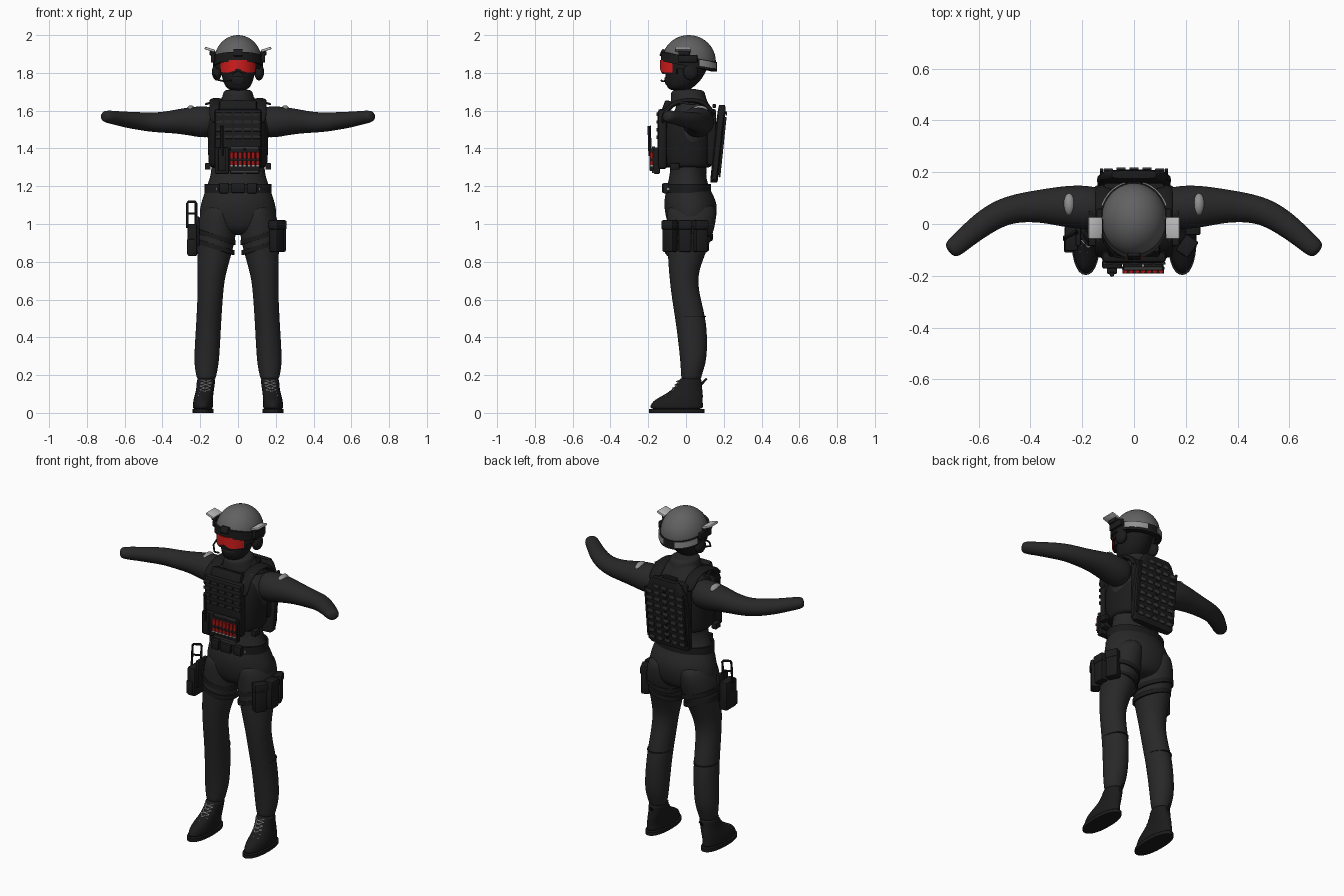
import bpy, bmesh
from math import sin, cos, pi, radians, copysign
from mathutils import Vector, Matrix, Euler

cube = bpy.data.objects.get("Cube")
if cube:
    bpy.data.objects.remove(cube, do_unlink=True)


def material(name, r, g=None, b=None):
    color = (r, r if g is None else g, r if b is None else b, 1)
    m = bpy.data.materials.new(name)
    m.use_nodes = True
    m.diffuse_color = color
    bsdf = next(n for n in m.node_tree.nodes if n.type == "BSDF_PRINCIPLED")
    bsdf.inputs["Base Color"].default_value = color
    bsdf.inputs["Roughness"].default_value = 0.8
    return m


CLOTH = material("charcoal cloth", 0.021)
GEAR = material("black gear", 0.011)
WEB = material("dark grey webbing", 0.04)
SHELL = material("helmet grey", 0.12)
RED = material("lens red", 0.65, 0.012, 0.012)
AMMO = material("dark red", 0.35, 0.008, 0.008)
PATCH = material("patch grey", 0.28)
PALE = material("pale grey", 0.5)
made = []


def finish(name, bm, mat, subsurf=0):
    bmesh.ops.recalc_face_normals(bm, faces=bm.faces[:])
    mesh = bpy.data.meshes.new(name)
    bm.to_mesh(mesh)
    bm.free()
    mesh.materials.append(mat)
    ob = bpy.data.objects.new(name, mesh)
    bpy.context.collection.objects.link(ob)
    if subsurf:
        ob.modifiers.new("Smooth", "SUBSURF").levels = subsurf
        ob.modifiers["Smooth"].render_levels = subsurf
    made.append(ob)
    return ob


def skin(bm, rings, closed=False):
    """Joins rings of vertices with quads and caps the ends."""
    n = len(rings[0])
    pairs = list(zip(rings, rings[1:])) + ([(rings[-1], rings[0])] if closed else [])
    for a, b in pairs:
        for i in range(n):
            bm.faces.new((a[i], a[(i + 1) % n], b[(i + 1) % n], b[i]))
    if not closed:
        bm.faces.new(rings[0])
        bm.faces.new(rings[-1])


def loft(name, rows, mat, ref=None, seg=18, subsurf=2, power=1.0):
    """Rows are x, y, z, radius, radius. Without ref the rings stay level."""
    bm = bmesh.new()
    pts = [Vector(r[:3]) for r in rows]
    rings = []
    for i, r in enumerate(rows):
        u, v = Vector((1, 0, 0)), Vector((0, 1, 0))
        if ref:
            t = (pts[min(i + 1, len(pts) - 1)] - pts[max(i - 1, 0)]).normalized()
            v = Vector(ref)
            v = (v - t * v.dot(t)).normalized()
            u = t.cross(v)
        ring = []
        for k in range(seg):
            c, s = cos(2 * pi * k / seg), sin(2 * pi * k / seg)
            c, s = copysign(abs(c) ** power, c), copysign(abs(s) ** power, s)
            ring.append(bm.verts.new(pts[i] + u * r[3] * c + v * r[4] * s))
        rings.append(ring)
    skin(bm, rings)
    return finish(name, bm, mat, subsurf)


def tube(name, pts, r, mat, ref=(0, 1, 0), seg=6):
    return loft(name, [(*p, r, r) for p in pts], mat, ref, seg, 0)


def band(name, centre, rx, ry, z0, z1, mat, a0=-180, a1=180, thick=0.01, slope=0, side=0, notch=0):
    """Elliptical strap; angle 0 faces the front, positive goes to the left."""
    bm = bmesh.new()
    full = a1 - a0 >= 360
    n = 40 if full else 20
    rings = []
    for i in range(n if full else n + 1):
        a = radians(a0 + (a1 - a0) * i / n)
        lift = slope * cos(a) + side * sin(a)
        cut = notch * max(0, 1 - abs(a) / 0.35)
        ring = []
        for d, z in ((0, z0 + cut), (0, z1), (thick, z1), (thick, z0 + cut)):
            ring.append(bm.verts.new((centre[0] + (rx - d) * sin(a), centre[1] - (ry - d) * cos(a), z + lift)))
        rings.append(ring)
    skin(bm, rings, full)
    return finish(name, bm, mat)


def boxes(name, centres, size, mat, rot=(0, 0, 0), bevel=0.005, place=Matrix()):
    bm = bmesh.new()
    turn = Euler([radians(a) for a in rot]).to_matrix().to_4x4()
    for c in centres:
        m = place @ Matrix.Translation(c) @ turn @ Matrix.Diagonal((*size, 1))
        bmesh.ops.create_cube(bm, size=1, matrix=m)
    if bevel:
        bmesh.ops.bevel(bm, geom=bm.edges[:], offset=bevel, segments=2, affect="EDGES", profile=0.5)
    return finish(name, bm, mat)


def ball(name, centre, radii, mat, plane=None):
    bm = bmesh.new()
    m = Matrix.Translation(centre) @ Matrix.Diagonal((*radii, 1))
    bmesh.ops.create_uvsphere(bm, u_segments=40, v_segments=24, radius=1, matrix=m)
    if plane:
        bmesh.ops.bisect_plane(bm, geom=bm.verts[:] + bm.edges[:] + bm.faces[:],
                               plane_co=plane[0], plane_no=plane[1], clear_inner=True)
        bmesh.ops.holes_fill(bm, edges=bm.edges[:], sides=0)
    return finish(name, bm, mat)


# Torso, neck and head
loft("torso", [(0, .03, .94, .09, .08), (0, .028, .98, .195, .12), (0, .027, 1.05, .212, .14),
               (0, .023, 1.12, .197, .144), (0, .008, 1.2, .168, .11), (0, .01, 1.28, .138, .092),
               (0, .02, 1.36, .15, .11), (0, .02, 1.48, .168, .128), (0, .03, 1.56, .17, .115),
               (0, .04, 1.62, .135, .09), (0, .03, 1.66, .085, .08), (0, .015, 1.72, .07, .07)], CLOTH)
loft("collar", [(0, .02, 1.62, .105, .1), (0, .015, 1.65, .092, .098), (0, .01, 1.69, .08, .092),
                (0, .01, 1.715, .074, .085)], CLOTH)
loft("masked_head", [(0, -.04, 1.705, .045, .05), (0, -.025, 1.735, .075, .083), (0, -.005, 1.79, .09, .107),
                     (0, .01, 1.86, .098, .118), (0, .01, 1.93, .08, .1)], GEAR)

# Helmet with rail, rear panels and goggles
crown = (0, .015, 1.86)
ball("helmet_dome", crown, (.127, .143, .14), SHELL, ((0, 0, 1.862), (0, .275, 1)))
band("helmet_rail", crown, .132, .148, 1.835, 1.885, GEAR, thick=.03, slope=.027)
band("goggle_frame", (0, 0, 0), .104, .132, 1.793, 1.88, GEAR, -68, 68, .035, notch=.018)
band("goggle_lens", (0, 0, 0), .108, .137, 1.803, 1.868, RED, -58, 58, .008, notch=.02)
band("goggle_strap", crown, .12, .135, 1.82, 1.85, GEAR, 50, 310, .02)
boxes("helmet_mount", [(0, -.122, 1.905)], (.05, .025, .04), GEAR, (-25, 0, 0))
loft("breathing_mask", [(0, -.07, 1.725, .035, .035), (0, -.075, 1.75, .05, .038), (0, -.075, 1.79, .055, .045)], GEAR)

# Vest and chest gear
loft("vest", [(0, .01, 1.295, .15, .125), (0, .005, 1.31, .158, .135), (0, .002, 1.42, .163, .145),
              (0, .002, 1.52, .16, .143), (0, .012, 1.58, .135, .12), (0, .02, 1.6, .11, .1)], GEAR, power=.85)
boxes("front_plate", [(0, -.125, 1.45)], (.25, .05, .32), GEAR, bevel=.018)
boxes("upper_front_plate", [(0, -.105, 1.61)], (.2, .04, .09), GEAR, (-20, 0, 0), .012)
boxes("front_webbing", [(x * .05, -.152, 1.46 + .04 * k) for x in (-2, -1, 0, 1, 2) for k in range(4)],
      (.042, .01, .018), CLOTH, bevel=.002)
boxes("chest_pouches", [(x, -.155, 1.335) for x in (-.085, -.005, .075)], (.076, .035, .14), GEAR, bevel=.008)
boxes("shell_carrier", [(.035, -.17, 1.335)], (.165, .012, .11), GEAR, bevel=.003)
boxes("shell_loops", [(.035, -.182, 1.34)], (.16, .02, .014), GEAR, bevel=.002)
shells = range(7)
for k in shells:
    x = -.034 + .023 * k
    tube("shell_%d" % (k + 1), [(x, -.182, 1.312), (x, -.182, 1.38)], .0095, AMMO, seg=10)
boxes("shell_caps", [(-.034 + .023 * k, -.182, 1.307) for k in shells], (.018, .018, .01), PATCH, bevel=.002)
boxes("lower_chest_trim", [(.035, -.172, z) for z in (1.275, 1.405)], (.15, .014, .012), WEB, bevel=.002)
boxes("radio", [(-.085, -.18, 1.34)], (.04, .025, .12), GEAR)
tube("radio_antenna", [(-.085, -.19, 1.36), (-.085, -.195, 1.52)], .009, GEAR, seg=8)

# Tilted back panel with a webbing grid
tilt = Matrix.Translation((0, .172, 1.425)) @ Matrix.Rotation(radians(-6), 4, "X")
boxes("back_plate", [(0, .135, 1.46)], (.24, .05, .3), GEAR, bevel=.015)
loft("back_panel", [(0, .147, 1.22, .125, .018), (0, .149, 1.235, .14, .02), (0, .169, 1.42, .143, .022),
                    (0, .183, 1.55, .13, .022), (0, .19, 1.61, .1, .02), (0, .191, 1.63, .085, .015)],
     GEAR, seg=24, subsurf=0, power=.4)
boxes("back_webbing", [((i - 2) * .05, .024, -.165 + .041 * k) for i in range(5) for k in range(9)
                       if k < 8 or 0 < i < 4], (.036, .008, .022), WEB, bevel=.002, place=tilt)
boxes("back_panel_ribs", [(x, .022, -.01) for x in (-.125, 0, .125)], (.012, .012, .31), GEAR, bevel=.002, place=tilt)
boxes("carry_handle", [(0, .15, 1.625)], (.09, .02, .02), GEAR)

# Belt
band("belt", (0, .01, 0), .178, .123, 1.165, 1.212, GEAR)
boxes("belt_buckle", [(0, -.117, 1.19)], (.07, .02, .05), GEAR)
boxes("belt_front_pouches", [(x, -.105, 1.19) for x in (-.075, .075)], (.05, .03, .055), GEAR)
boxes("belt_clips", [(x, -.095, 1.185) for x in (-.112, .112)], (.008, .018, .016), PATCH, bevel=.002)

for side, s in (("left", 1), ("right", -1)):
    # Arm and shoulder gear
    arm = [(.11, .055, 1.54, .08, .08), (.19, .065, 1.54, .087, .086), (.27, .068, 1.545, .081, .074),
           (.36, .07, 1.54, .064, .059), (.45, .062, 1.537, .056, .052), (.52, .042, 1.545, .053, .048),
           (.59, -.003, 1.552, .049, .043), (.65, -.053, 1.562, .042, .037),
           (.69, -.088, 1.568, .04, .034), (.715, -.108, 1.572, .03, .026)]
    loft(side + "_arm", [(s * r[0], *r[1:]) for r in arm], CLOTH, (0, 0, 1))
    ball(side + "_shoulder_patch", (s * .25, .074, 1.597), (.025, .044, .031), PATCH)
    strap = [(-.125, 1.53), (-.108, 1.6), (-.06, 1.645), (.03, 1.66), (.11, 1.64), (.15, 1.57)]
    loft(side + "_shoulder_strap", [(s * .115, y, z, .014, .036) for y, z in strap], GEAR, (1, 0, 0))
    tube(side + "_sling", [(s * .1, -.135, 1.585), (s * .135, -.06, 1.645), (s * .17, .05, 1.635)], .006, WEB, (1, 0, 0))
    boxes(side + "_vest_buckle", [(s * .16, -.06, 1.305)], (.03, .05, .035), GEAR)

    # Headset and helmet sides
    ball(side + "_ear_cup", (s * .112, .025, 1.805), (.026, .04, .045), GEAR)
    boxes(side + "_rail_block", [(s * .133, .01, 1.875)], (.022, .1, .04), GEAR)
    boxes(side + "_helmet_wing", [(s * .15, -.015, 1.924)], (.055, .085, .014), PALE, (0, -s * 18, 0), .005)
    boxes(side + "_wing_mount", [(s * .135, -.01, 1.905)], (.03, .06, .026), GEAR)
    lo, hi = sorted((s * 112, s * 165))
    band(side + "_rear_helmet_panel", crown, .137, .152, 1.847, 1.88, PATCH, lo, hi, .008, .027)

    # Leg
    leg = [(.168, .028, .165, .045, .052), (.168, .028, .2, .055, .055), (.167, .038, .26, .066, .068),
           (.163, .038, .34, .068, .076), (.155, .028, .48, .067, .083), (.148, .002, .6, .068, .077),
           (.143, -.013, .7, .071, .074), (.134, -.008, .78, .083, .086), (.12, .01, .88, .098, .11),
           (.112, .024, .97, .107, .127), (.105, .03, 1.05, .1, .137), (.09, .03, 1.12, .08, .12)]
    loft(side + "_leg", [(s * r[0], *r[1:]) for r in leg], CLOTH)
    band(side + "_knee_seam", (s * .154, .025, 0), .067, .081, .508, .514, GEAR, thick=.006)
    for k, z in enumerate((.865, .92)):
        band("%s_thigh_strap_%d" % (side, k + 1), (s * .119, .01 + .01 * k, 0), .101 + .004 * k, .112 + .01 * k,
             z, z + .026, GEAR, side=s * .03)

    # Boot with sole and laces
    boot = [(.186, -.05, .015, .053, .143), (.186, -.05, .035, .054, .143), (.185, -.043, .065, .053, .133),
            (.181, -.018, .09, .05, .11), (.175, .006, .12, .048, .082), (.17, .02, .16, .049, .064),
            (.168, .025, .19, .05, .06)]
    loft(side + "_boot", [(s * r[0], *r[1:]) for r in boot], GEAR)
    loft(side + "_sole", [(s * .186, -.05, z, .056, .147) for z in (0, .02)], GEAR, seg=28, subsurf=0, power=.9)
    eyelets = [(.182, -.121, .088), (.178, -.094, .105), (.175, -.077, .122), (.172, -.062, .14), (.17, -.05, .158),
               (.169, -.045, .174)]
    for k, (a, b) in enumerate(zip(eyelets, eyelets[1:])):
        for d in (-1, 1):
            mid = [(p + q) / 2 for p, q in zip(a, b)]
            tube("%s_lace_%d_%s" % (side, k + 1, "in" if d < 0 else "out"),
                 [(s * a[0] - d * .028, a[1] + .014, a[2]), (s * mid[0], mid[1] - .003, mid[2]),
                  (s * b[0] + d * .028, b[1] + .014, b[2])], .0028, PALE)
    tube(side + "_heel_tab", [(s * .168, .08, .15), (s * .168, .1, .172), (s * .168, .11, .182)], .006, GEAR, (1, 0, 0))

# Microphone boom on the right ear cup
tube("microphone_boom", [(-.125, 0, 1.79), (-.115, -.07, 1.765), (-.07, -.125, 1.755), (-.035, -.13, 1.76)], .005, GEAR, (0, 0, 1))

# Left thigh pouches
for k, (x, y, turn) in enumerate(((.205, -.085, -35), (.228, -.005, 0), (.212, .075, 25))):
    boxes("thigh_pouch_%d" % (k + 1), [(x, y, .935)], (.05, .07, .165), GEAR, (0, 0, turn), .008)
    boxes("thigh_pouch_flap_%d" % (k + 1), [(x, y, .995)], (.058, .076, .05), GEAR, (0, 0, turn), .008)

# Right thigh holster with an open grip frame
boxes("holster", [(-.242, -.055, .915)], (.052, .1, .17), GEAR, bevel=.01)
boxes("holster_backing", [(-.215, -.04, .96)], (.02, .09, .16), GEAR)
boxes("holster_front_block", [(-.25, -.08, .88)], (.04, .06, .08), GEAR)
tube("grip_frame", [(-.268, -.06, .98), (-.268, -.05, 1.11), (-.262, -.05, 1.118), (-.228, -.03, 1.118),
                    (-.222, -.03, 1.11), (-.222, -.04, .98)], .007, GEAR)
tube("grip_crossbar", [(-.268, -.055, 1.055), (-.222, -.035, 1.055)], .006, GEAR)

# Smooth shading with crisp edges
bpy.ops.object.select_all(action="DESELECT")
for ob in made:
    ob.select_set(True)
bpy.context.view_layer.objects.active = made[0]
bpy.ops.object.shade_smooth_by_angle(angle=radians(40))
